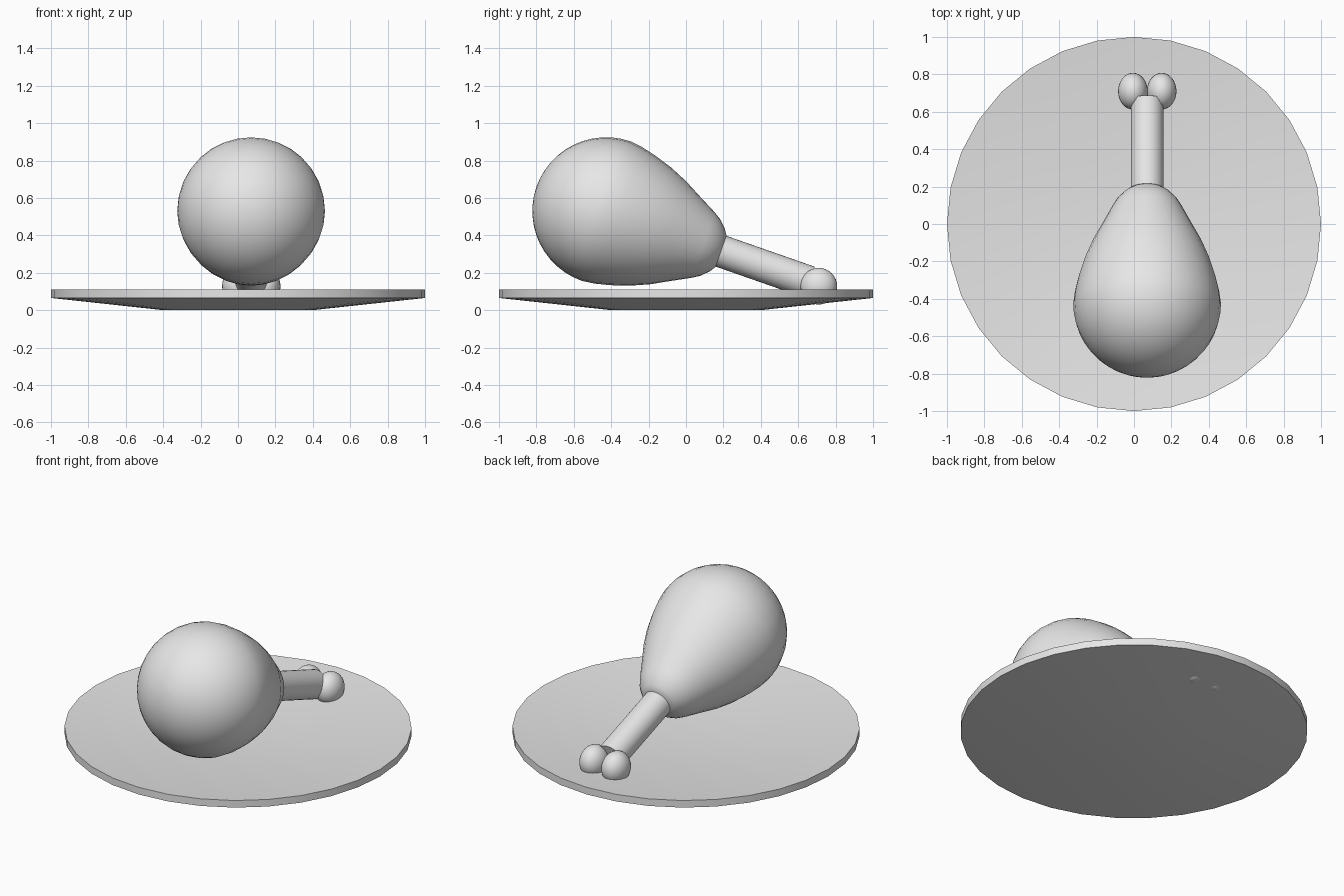
import bpy
from math import sin, cos, pi, radians
from mathutils import Matrix, Vector

cube = bpy.data.objects.get("Cube")
if cube:
    bpy.data.objects.remove(cube, do_unlink=True)

grey = bpy.data.materials.new("light_grey")
grey.use_nodes = True
colour = (0.8, 0.8, 0.8, 1)
grey.diffuse_color = colour
grey.node_tree.nodes["Principled BSDF"].inputs["Base Color"].default_value = colour


def finish(obj, name):
    obj.name = obj.data.name = name
    obj.data.materials.append(grey)
    bpy.ops.object.select_all(action='DESELECT')
    obj.select_set(True)
    bpy.context.view_layer.objects.active = obj
    bpy.ops.object.shade_smooth_by_angle(angle=radians(35))
    return obj


def lathe(name, profile, matrix=Matrix(), sides=32):
    """Spin (radius, height) points, listed bottom to top, and cap both ends."""
    verts, faces = [], []
    for r, h in profile:
        for i in range(sides):
            a = 2 * pi * i / sides
            verts.append((r * cos(a), r * sin(a), h))
    for k in range(len(profile) - 1):
        for i in range(sides):
            j = (i + 1) % sides
            a, b = k * sides, (k + 1) * sides
            faces.append((a + i, a + j, b + j, b + i))
    faces.append(tuple(reversed(range(sides))))
    faces.append(tuple(range(len(verts) - sides, len(verts))))
    mesh = bpy.data.meshes.new(name)
    mesh.from_pydata(verts, [], faces)
    mesh.transform(matrix)
    obj = bpy.data.objects.new(name, mesh)
    bpy.context.collection.objects.link(obj)
    return finish(obj, name)


# Shallow dished plate with an upright rim
lathe("plate", [(0.4, 0), (1, 0.065), (1, 0.11), (0.4, 0.045)])

# Shared tilted axis of meat and bone, running from the neck to the fat end
neck = Vector((0.07, 0.187, 0.315))
axis = Vector((0, -0.945, 0.33)).normalized()
tilt = Matrix.Translation(neck) @ axis.to_track_quat('Z', 'Y').to_matrix().to_4x4()

# Meat: tapered neck swelling into a round end
meat = [(0.09, 0), (0.12, 0.02), (0.16, 0.06), (0.185, 0.1), (0.238, 0.2),
        (0.292, 0.3), (0.335, 0.4), (0.367, 0.5), (0.386, 0.58)]
steps = 12
for i in range(steps):
    a = pi / 2 * i / steps
    meat.append((0.395 * cos(a), 0.65 + 0.395 * sin(a)))
meat.append((0.003, 1.045))
lathe("meat", meat, tilt)

# Bone shaft leaving the neck
lathe("bone_shaft", [(0.087, -0.5), (0.087, 0.05)], tilt)

# Pair of knuckles at the end of the bone
for side, x in (("right", -0.006), ("left", 0.148)):
    bpy.ops.mesh.primitive_uv_sphere_add(segments=32, ring_count=16, radius=1,
                                         location=(x, 0.71, 0.128))
    knob = bpy.context.object
    knob.scale = (0.079, 0.098, 0.098)
    finish(knob, side + "_bone_knob")
